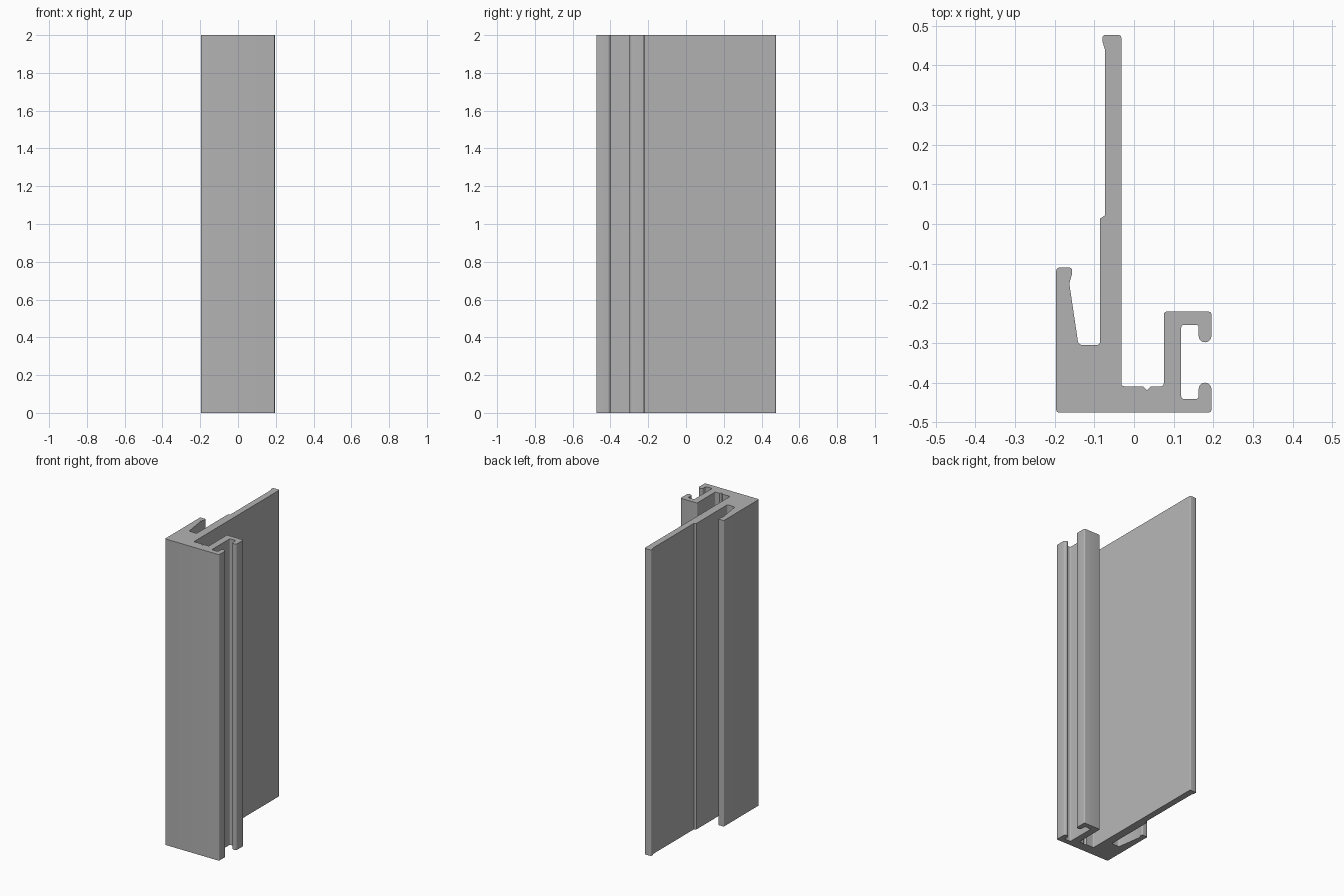
import bpy
import bmesh
import math
from mathutils import Vector

HEIGHT = 2.0
FILLET_STEPS = 5

default_cube = bpy.data.objects.get("Cube")
if default_cube:
    bpy.data.objects.remove(default_cube, do_unlink=True)


def make_material(name, value):
    material = bpy.data.materials.new(name)
    material.use_nodes = True
    colour = (value, value, value, 1)
    material.diffuse_color = colour
    material.node_tree.nodes["Principled BSDF"].inputs["Base Color"].default_value = colour
    return material


def round_corner(previous, corner, following, radius):
    """Replace a corner of the outline with a tangent arc."""
    if not radius:
        return [corner]
    into = (previous - corner).normalized()
    out = (following - corner).normalized()
    half_angle = into.angle(out) / 2
    start = corner + into * (radius / math.tan(half_angle))
    end = corner + out * (radius / math.tan(half_angle))
    centre = corner + (into + out).normalized() * (radius / math.sin(half_angle))
    arc = []
    for step in range(FILLET_STEPS + 1):
        # Spherical blend between the two tangent points
        sweep = math.pi - 2 * half_angle
        t = step / FILLET_STEPS
        a = math.sin((1 - t) * sweep) / math.sin(sweep)
        b = math.sin(t * sweep) / math.sin(sweep)
        arc.append(centre + (start - centre) * a + (end - centre) * b)
    return arc


def extrude_outline(name, corners, height, material):
    """Build a solid bar from a closed outline of (x, y, radius) corners."""
    points = [Vector((x, y, 0)) for x, y, radius in corners]
    outline = []
    for i, corner in enumerate(corners):
        following = points[(i + 1) % len(points)]
        outline += round_corner(points[i - 1], points[i], following, corner[2])

    bm = bmesh.new()
    base = bm.faces.new([bm.verts.new(p) for p in outline])
    top = bmesh.ops.extrude_face_region(bm, geom=[base], use_keep_orig=True)
    moved = [v for v in top["geom"] if isinstance(v, bmesh.types.BMVert)]
    bmesh.ops.translate(bm, vec=(0, 0, height), verts=moved)
    bmesh.ops.recalc_face_normals(bm, faces=bm.faces[:])
    caps = [f for f in bm.faces if len(f.verts) > 4]
    bmesh.ops.triangulate(bm, faces=caps)

    mesh = bpy.data.meshes.new(name)
    bm.to_mesh(mesh)
    bm.free()
    mesh.materials.append(material)
    bar = bpy.data.objects.new(name, mesh)
    bpy.context.collection.objects.link(bar)
    bpy.ops.object.select_all(action="DESELECT")
    bar.select_set(True)
    bpy.context.view_layer.objects.active = bar
    bpy.ops.object.shade_smooth_by_angle(angle=math.radians(30))
    return bar


# Corner radii: soft outer edges and fully rounded lip ends
R = 0.007
LIP = 0.0155

# Front wall and the near lip of the side channel
front_wall = [
    (-.196, -.475, R), (.195, -.475, R), (.195, -.4, LIP), (.163, -.4, LIP),
]
# C-shaped side channel
side_channel = [
    (.163, -.441, R), (.119, -.441, R), (.119, -.254, R), (.163, -.254, R),
    (.163, -.298, LIP), (.195, -.298, LIP), (.195, -.221, R), (.075, -.221, R),
]
# Web floor with a small V-shaped drill groove
grooved_floor = [
    (.075, -.409, R), (.043, -.409, 0), (.033, -.419, 0), (.023, -.409, 0),
    (-.032, -.409, R),
]
# Long fin with a beaded tip and a step halfway
long_fin = [
    (-.032, .476, R), (-.08, .476, R), (-.08, .462, 0), (-.073, .438, 0),
    (-.073, .022, .003), (-.086, .013, .003), (-.086, -.305, R),
]
# Short tapered clip arm with a hooked tip
clip_arm = [
    (-.14, -.305, .012), (-.163, -.15, 0), (-.156, -.125, 0),
    (-.156, -.11, R), (-.196, -.11, R),
]

grey = make_material("aluminium grey", 0.45)
extrude_outline(
    "extruded_frame_bar",
    front_wall + side_channel + grooved_floor + long_fin + clip_arm,
    HEIGHT,
    grey,
)
